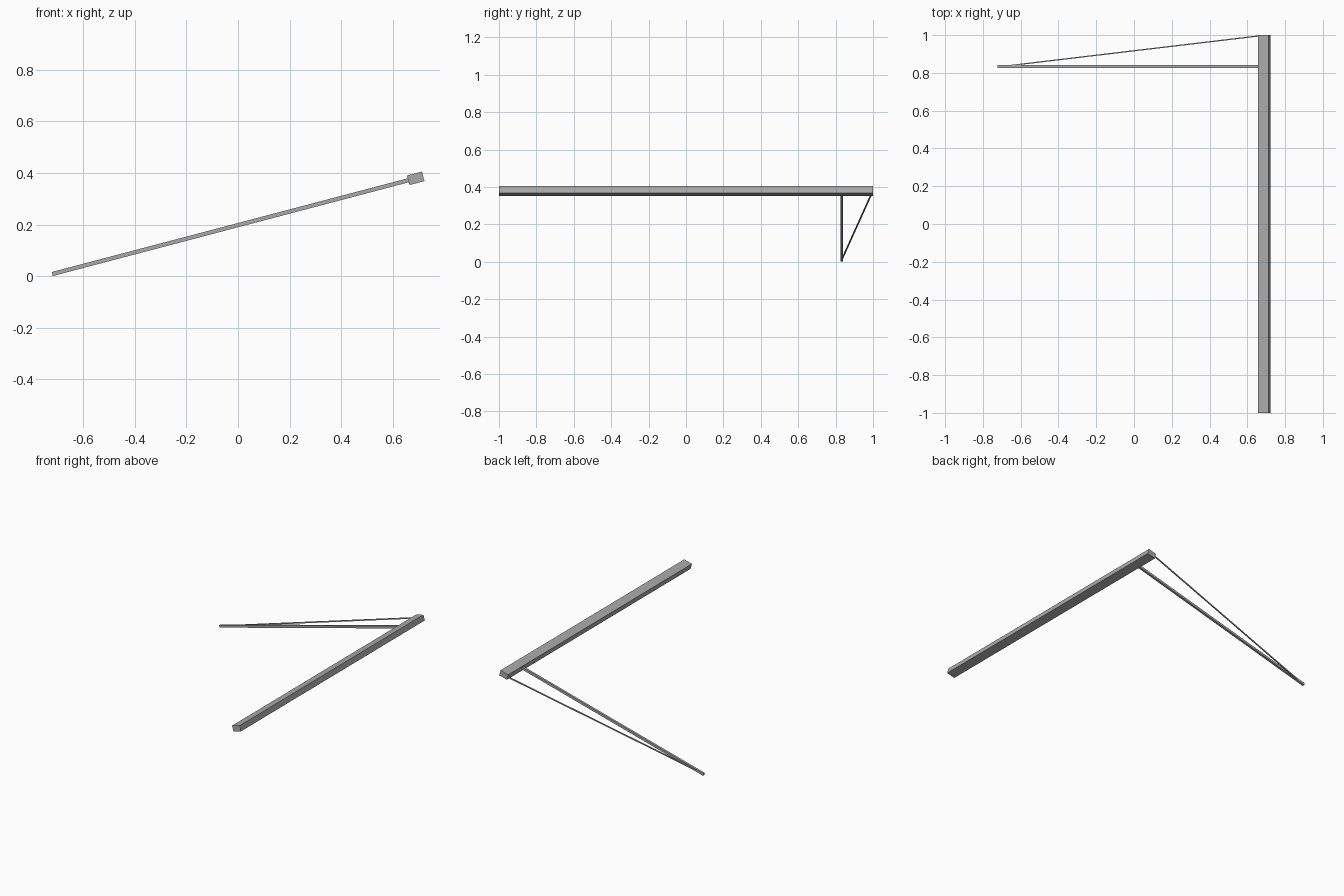
import bpy, math
from mathutils import Matrix, Vector

if "Cube" in bpy.data.objects:
    bpy.data.objects.remove(bpy.data.objects["Cube"])

grey = bpy.data.materials.new("grey")
grey.diffuse_color = (0.4, 0.4, 0.4, 1)
grey.use_nodes = True
grey.node_tree.nodes["Principled BSDF"].inputs["Base Color"].default_value = grey.diffuse_color

# Tilted frame: local x runs up the slope, origin at the beam's centre
tilt = Matrix.Translation((0.689, 0, 0.379)) @ Matrix.Rotation(math.radians(-14.75), 4, 'Y')


def bar(name, start, end, width, height):
    """Square-ended bar between two points (x, y) of the tilted plane."""
    a, b = Vector((*start, 0)), Vector((*end, 0))
    d = b - a
    bpy.ops.mesh.primitive_cube_add(size=1)
    ob = bpy.context.object
    ob.name = name
    turn = Matrix.Rotation(math.atan2(d.y, d.x), 4, 'Z')
    size = Matrix.Diagonal((d.length, width, height, 1))
    ob.data.transform(tilt @ Matrix.Translation((a + b) / 2) @ turn @ size)
    ob.data.materials.append(grey)
    return ob


# Heavy cross beam along y
bar("beam", (0, -1), (0, 1), 0.06, 0.038)
# Long arm running down to the ground
bar("arm", (-1.457, 0.833), (-0.028, 0.833), 0.015, 0.016)
# Thin diagonal brace from the arm's low end to the beam's end
bar("brace", (-1.40, 0.838), (-0.022, 0.9965), 0.006, 0.008)
